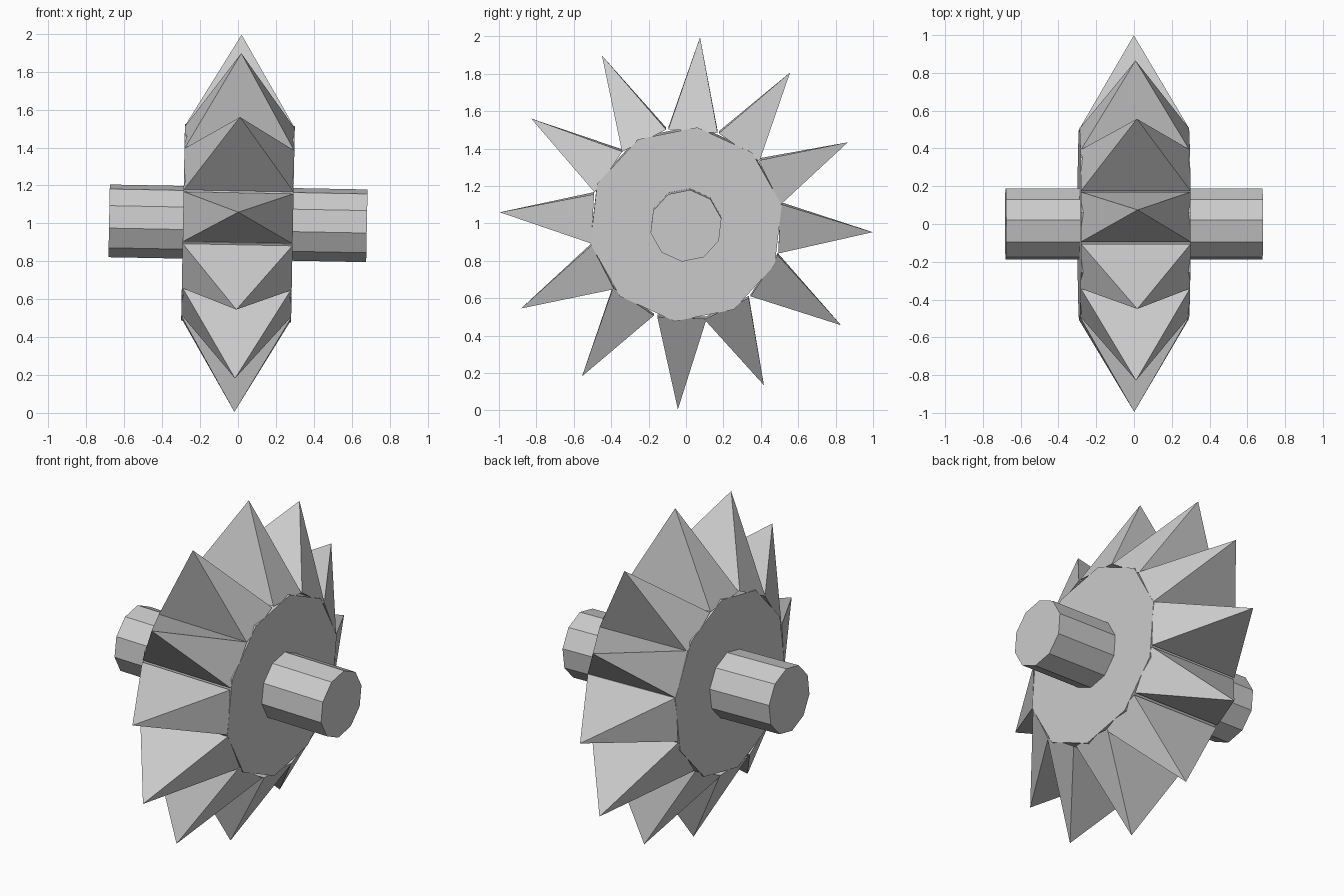
import bpy
import bmesh
from math import cos, sin, radians
from mathutils import Matrix, Vector

default = bpy.data.objects.get("Cube")
if default:
    bpy.data.objects.remove(default, do_unlink=True)

# One plain grey for every part
grey = bpy.data.materials.new("light_grey")
grey.use_nodes = True
colour = (0.6, 0.6, 0.6, 1)
grey.diffuse_color = colour
grey.node_tree.nodes["Principled BSDF"].inputs["Base Color"].default_value = colour

# The whole wheel leans slightly down toward its left end
PLACE = Matrix.Translation((0, 0, 1)) @ Matrix.Rotation(radians(1.1), 4, 'Y')
HALF_WIDTH = 0.29
TURN = 83.4


def finish(name, bm):
    bmesh.ops.recalc_face_normals(bm, faces=bm.faces)
    bm.transform(PLACE)
    mesh = bpy.data.meshes.new(name)
    bm.to_mesh(mesh)
    bm.free()
    mesh.materials.append(grey)
    bpy.context.collection.objects.link(bpy.data.objects.new(name, mesh))


def prism(name, radius, half_length, sides=10):
    """Closed prism lying along the x axis."""
    bm = bmesh.new()
    rings = []
    for x in (-half_length, half_length):
        angles = [radians(TURN + 360 * i / sides) for i in range(sides)]
        ring = [bm.verts.new((x, radius * cos(a), radius * sin(a))) for a in angles]
        bm.faces.new(ring)
        rings.append(ring)
    for i in range(sides):
        j = (i + 1) % sides
        bm.faces.new((rings[0][i], rings[0][j], rings[1][j], rings[1][i]))
    finish(name, bm)


def spike(name, angle, reach, base=0.5, half_base=0.132):
    """Four-sided pyramid pointing outward from the hub."""
    a = radians(angle)
    out = Vector((0, cos(a), sin(a)))
    side = Vector((0, -sin(a), cos(a))) * half_base
    across = Vector((HALF_WIDTH, 0, 0))
    bm = bmesh.new()
    corners = [bm.verts.new(out * base + across * u + side * v)
               for u, v in ((-1, -1), (1, -1), (1, 1), (-1, 1))]
    tip = bm.verts.new(out * reach)
    bm.faces.new(corners)
    for i in range(4):
        bm.faces.new((corners[i], corners[(i + 1) % 4], tip))
    finish(name, bm)


# Axle and hub
prism("axle", 0.193, 0.68)
prism("hub", 0.522, HALF_WIDTH)

# Ring of slightly uneven spikes: angle offset and reach of each
SPIKES = [(-.3, .998), (-.6, .98), (.6, .968), (1.3, 1), (.7, .992), (-.3, .961),
          (1.5, .996), (-.2, .989), (1.3, .992), (.6, .997), (-.1, 1), (.6, 1.004)]
for i, (offset, reach) in enumerate(SPIKES):
    spike(f"spike_{i + 1}", 86 - 30 * i + offset, reach)
